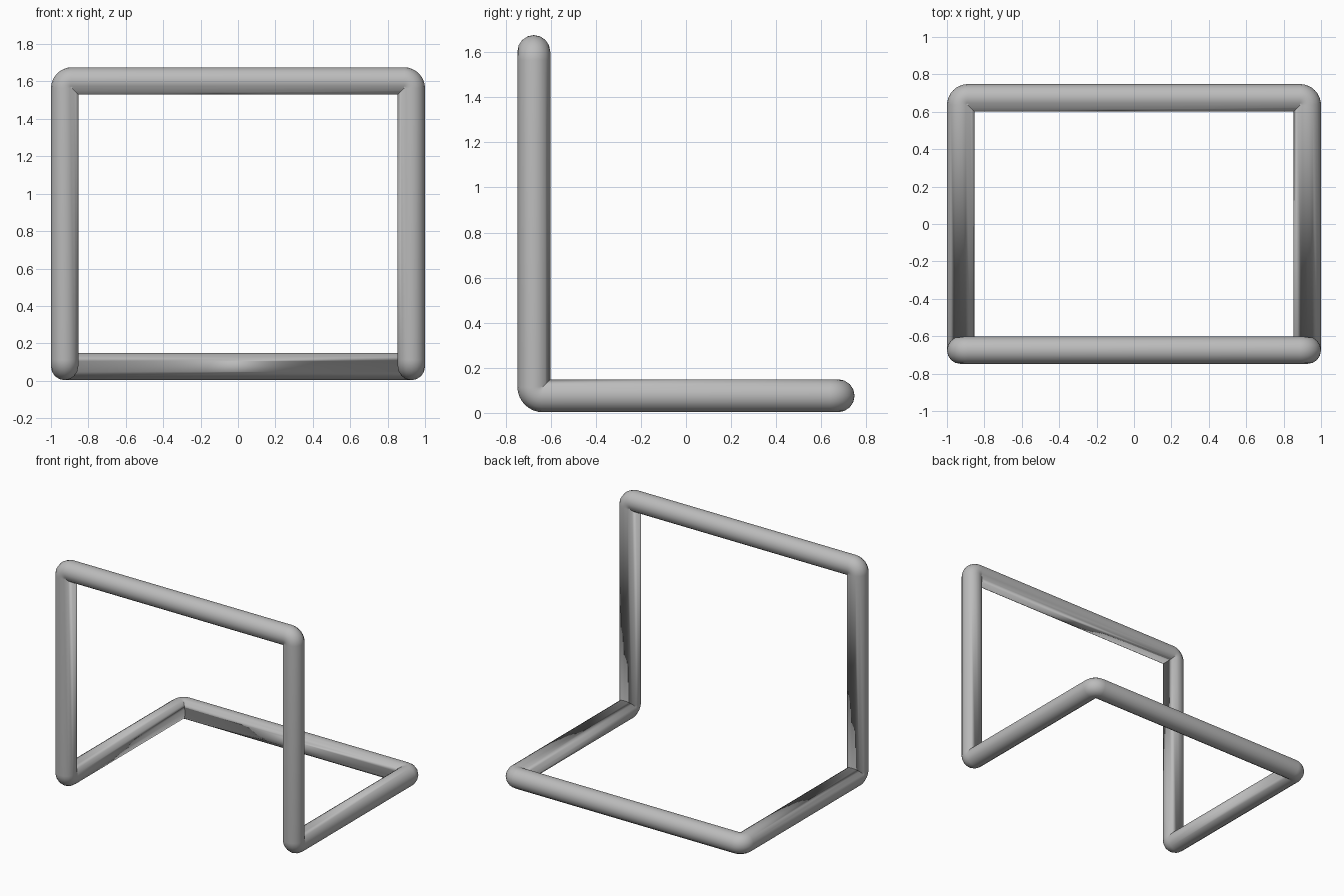
import bpy
from mathutils import Vector

cube = bpy.data.objects.get("Cube")
if cube:
    bpy.data.objects.remove(cube, do_unlink=True)

RADIUS = 0.073      # tube radius
BEND = 0.04         # centre-line bend radius at each corner
STEPS = 8
X, Y, LOW, HIGH = 0.927, 0.675, 0.076, 1.603

grey = bpy.data.materials.new("satin grey")
grey.use_nodes = True
grey.diffuse_color = (0.5, 0.5, 0.5, 1)
grey.node_tree.nodes["Principled BSDF"].inputs["Base Color"].default_value = grey.diffuse_color

# Corners of the closed loop: upright front hoop, then flat floor hoop
corners = [Vector(c) for c in (
    (-X, -Y, HIGH), (X, -Y, HIGH), (X, -Y, LOW),
    (X, Y, LOW), (-X, Y, LOW), (-X, -Y, LOW))]

# Centre line with a small round bend at every corner
path = []
for i, corner in enumerate(corners):
    back = (corners[i - 1] - corner).normalized()
    ahead = (corners[(i + 1) % len(corners)] - corner).normalized()
    pivot = corner + (back + ahead) * BEND
    for k in range(STEPS + 1):
        direction = (-ahead).slerp(-back, k / STEPS)
        path.append(pivot + direction * BEND)

# Round tube swept along the centre line
curve = bpy.data.curves.new("tube_frame", "CURVE")
curve.dimensions = "3D"
curve.bevel_depth = RADIUS
curve.bevel_resolution = 6
spline = curve.splines.new("POLY")
spline.points.add(len(path) - 1)
for point, co in zip(spline.points, path):
    point.co = (*co, 1)
spline.use_cyclic_u = True
curve.materials.append(grey)
frame = bpy.data.objects.new("tube_frame", curve)
bpy.context.collection.objects.link(frame)

# Turn the sweep into a smooth mesh
bpy.ops.object.select_all(action="DESELECT")
frame.select_set(True)
bpy.context.view_layer.objects.active = frame
bpy.ops.object.convert(target="MESH")
bpy.ops.object.shade_smooth()
